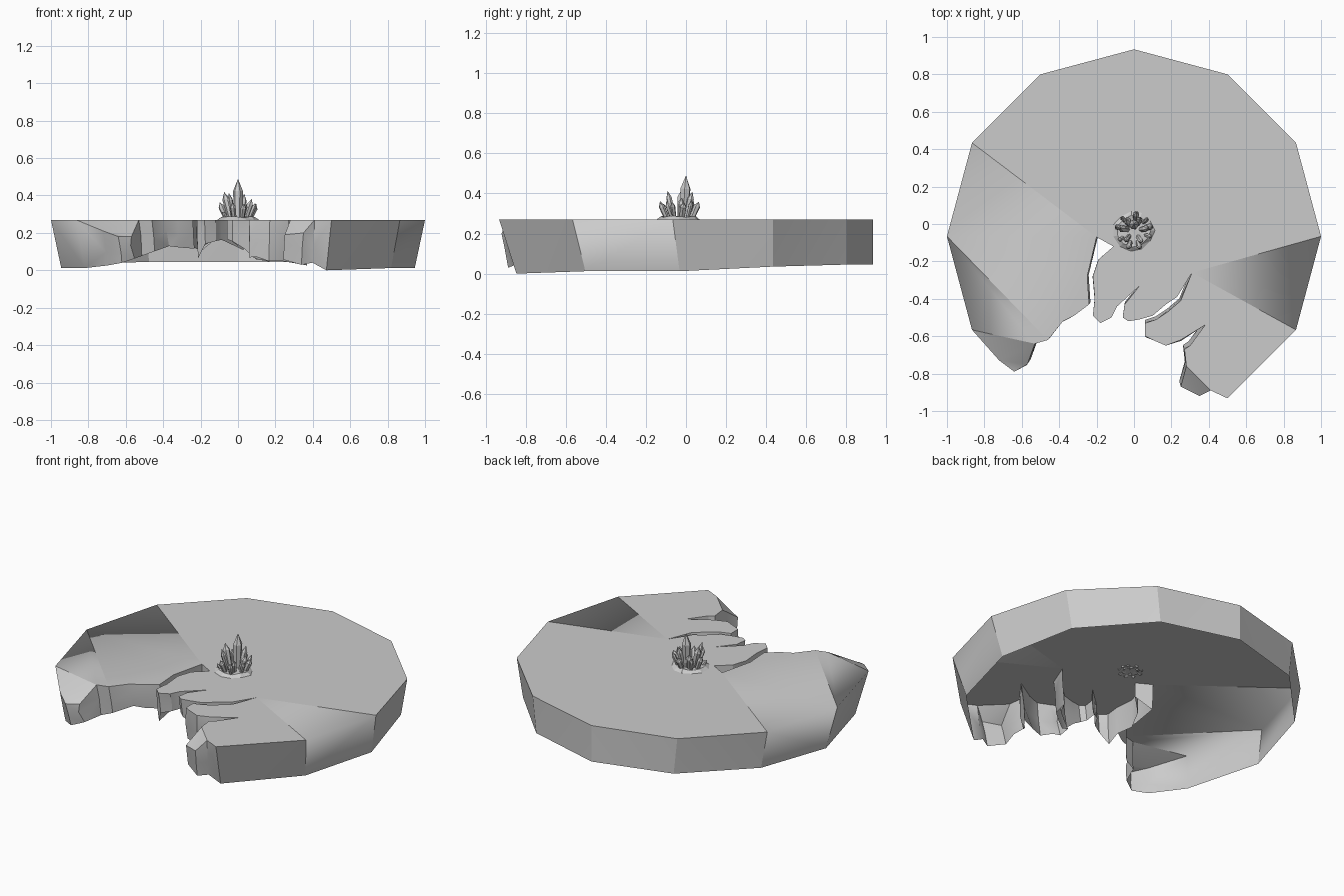
import bpy, bmesh, math, random
from mathutils import Vector

random.seed(4)
cube = bpy.data.objects.get("Cube")
if cube:
    bpy.data.objects.remove(cube)

TOP = 0.27
CENTRE = Vector((0, -0.066, 0))

stone = bpy.data.materials.new("stone_grey")
stone.use_nodes = True
stone.diffuse_color = (0.6, 0.6, 0.6, 1)
stone.node_tree.nodes["Principled BSDF"].inputs["Base Color"].default_value = (0.6, 0.6, 0.6, 1)


def make_object(name, bm):
    mesh = bpy.data.meshes.new(name)
    bm.to_mesh(mesh)
    bm.free()
    mesh.materials.append(stone)
    obj = bpy.data.objects.new(name, mesh)
    bpy.context.collection.objects.link(obj)
    return obj


def rim_point(degrees):
    a = math.radians(degrees)
    return Vector((math.cos(a), math.sin(a), 0)) + CENTRE


def rim_bottom(p):
    # outer wall tapers inward at the sides and front, and is upright at the back
    if p.y > 0.2:
        return Vector((p.x * 0.95, p.y, 0.045 if p.y > 0.7 else 0.035))
    return Vector((p.x * 0.945, p.y * 0.94 + 0.03, 0 if p.y < -0.8 else 0.012))


# height of the broken wall's lower edge, by x
LOWER_EDGE = [(-0.8, 0.01), (-0.57, 0.05), (-0.5, 0.1), (-0.26, 0.13), (-0.22, 0.07),
              (-0.18, 0.15), (-0.04, 0.17), (0.08, 0.06), (0.3, 0.05), (0.47, 0.01)]


def lower_edge(x):
    for (x0, z0), (x1, z1) in zip(LOWER_EDGE, LOWER_EDGE[1:]):
        if x <= x1:
            return z0 + (z1 - z0) * (x - x0) / (x1 - x0)


# broken front edge, from the right shoulder to the left one, with its cracks
BREAK = [
    (-.72, -.73), (-.64, -.79), (-.57, -.75), (-.53, -.64), (-.46, -.62),
    (-.38, -.52), (-.32, -.49), (-.24, -.43), (-.25, -.28),
    (-.2, -.07), (-.11, -.12), (-.19, -.19), (-.22, -.28), (-.21, -.4),
    (-.22, -.49), (-.18, -.53), (-.12, -.5), (-.09, -.44),
    (.03, -.33), (-.05, -.43), (-.06, -.5), (-.03, -.52), (.03, -.51),
    (.1, -.49), (.17, -.43), (.23, -.39),
    (.31, -.26), (.25, -.41), (.18, -.47), (.12, -.51), (.06, -.53),
    (.06, -.6), (.1, -.62), (.17, -.65), (.25, -.62),
    (.38, -.54), (.3, -.65), (.27, -.67), (.28, -.76),
    (.25, -.87), (.35, -.92), (.41, -.89)]
SUNK = {(-.72, -.73): .21, (-.64, -.79): .18, (-.57, -.75): .18,
        (.25, -.87): .19, (.35, -.92): .2}

# broken disc: a top and a wall, open underneath
bm = bmesh.new()
top, mid, low = [], [], []


def add_rim(degrees):
    p = rim_point(degrees)
    top.append(bm.verts.new((p.x, p.y, TOP)))
    mid.append(None)
    low.append(bm.verts.new(rim_bottom(p)))


def add_break(x, y):
    z = SUNK.get((x, y), TOP)
    floor = lower_edge(x)
    top.append(bm.verts.new((x, y, z)))
    s = random.uniform(0.97, 1.01)
    height = floor + (z - floor) * random.uniform(0.35, 0.7)
    mid.append(bm.verts.new((x * s, (y + 0.1) * s - 0.1, height)))
    low.append(bm.verts.new((x * 0.97, (y + 0.1) * 0.96 - 0.1,
                             floor + random.uniform(-0.01, 0.02))))


for step in range(8):
    add_rim(step * 30)
for x, y in BREAK:
    add_break(x, y)
add_rim(300)
add_rim(330)
count = len(top)

# top face, split into its facets
bm.faces.new(top)


def at(x, y):
    return top[8 + BREAK.index((x, y))]


def split(a, b):
    for f in a.link_faces:
        if b in f.verts:
            bmesh.utils.face_split(f, a, b)
            return


split(at(.31, -.26), top[0])
split(at(.31, -.26), top[-1])
split(at(-.2, -.07), top[5])
split(top[6], at(-.46, -.62))
split(top[7], at(-.53, -.64))
split(at(.28, -.76), at(.41, -.89))
facet_edges = [e for e in bm.edges if len(e.link_faces) == 2]

for i in range(count):
    j = (i + 1) % count
    if mid[i] and mid[j]:
        bm.faces.new((top[j], top[i], mid[i], mid[j]))
        bm.faces.new((mid[j], mid[i], low[i], low[j]))
    else:
        ring = [top[j], top[i], mid[i], low[i], low[j], mid[j]]
        bm.faces.new([v for v in ring if v])
for e in facet_edges:
    e.smooth = False
bm.normal_update()
bmesh.ops.triangulate(bm, faces=bm.faces[:])
bm.normal_update()

# soft shading runs over a few rim edges, the rest stay crisp
soft = [{top[-1], top[0]}, {top[5], top[6]}, {top[6], top[7]}]
for f in bm.faces:
    f.smooth = True
for e in bm.edges:
    if set(e.verts) not in soft and e.calc_face_angle(0) > 0.45:
        e.smooth = False
make_object("broken_disc", bm)

# low rocky base of the crystals
bm = bmesh.new()
outer, inner = [], []
for i in range(11):
    a = math.tau * i / 11
    r = random.uniform(0.1, 0.115)
    d = Vector((math.cos(a), math.sin(a), 0))
    c = Vector((0, -0.035, 0))
    outer.append(bm.verts.new(c + d * r + Vector((0, 0, TOP))))
    inner.append(bm.verts.new(c + d * r * 0.8 + Vector((0, 0, TOP + random.uniform(.01, .02)))))
for i in range(11):
    j = (i + 1) % 11
    bm.faces.new((outer[i], outer[j], inner[j], inner[i]))
bm.faces.new(inner)
bm.normal_update()
bmesh.ops.triangulate(bm, faces=bm.faces[:])
make_object("crystal_base", bm)


def crystal(name, foot, tip, radius, shoulder, sides=6):
    """Pointed prism that widens slightly towards its shoulder."""
    bm = bmesh.new()
    foot, tip = Vector(foot), Vector(tip)
    axis = tip - foot
    turn = axis.to_track_quat('Z', 'Y')
    spin = random.uniform(0, 1)
    rings = []
    for t, r in ((0, 0.75), (shoulder, 1.0)):
        rings.append([bm.verts.new(foot + axis * t + turn @ Vector((
            math.cos(spin + math.tau * k / sides) * radius * r,
            math.sin(spin + math.tau * k / sides) * radius * r, 0)))
            for k in range(sides)])
    point = bm.verts.new(tip)
    for k in range(sides):
        n = (k + 1) % sides
        bm.faces.new((rings[0][k], rings[0][n], rings[1][n], rings[1][k]))
        bm.faces.new((rings[1][k], rings[1][n], point))
    bm.faces.new(rings[0][::-1])
    make_object(name, bm)


# tall middle crystal, then two leaning rings around it
FOOT = TOP - 0.004
crystal("middle_crystal", (0, -0.01, FOOT), (0, 0, 0.49), 0.027, 0.7)
for ring, (number, foot_r, tip_r, low_z, high_z, size) in enumerate((
        (6, 0.035, 0.075, 0.36, 0.42, 0.018),
        (9, 0.06, 0.1, 0.31, 0.37, 0.016))):
    for i in range(number):
        a = math.tau * (i + 0.3 * ring) / number + random.uniform(-0.2, 0.2)
        dx, dy = math.cos(a), math.sin(a)
        crystal(f"leaning_crystal_{ring}_{i}",
                (dx * foot_r, dy * foot_r - 0.035, FOOT),
                (dx * tip_r, dy * tip_r - 0.035, random.uniform(low_z, high_z)),
                size * random.uniform(0.75, 1.15), 0.75)
